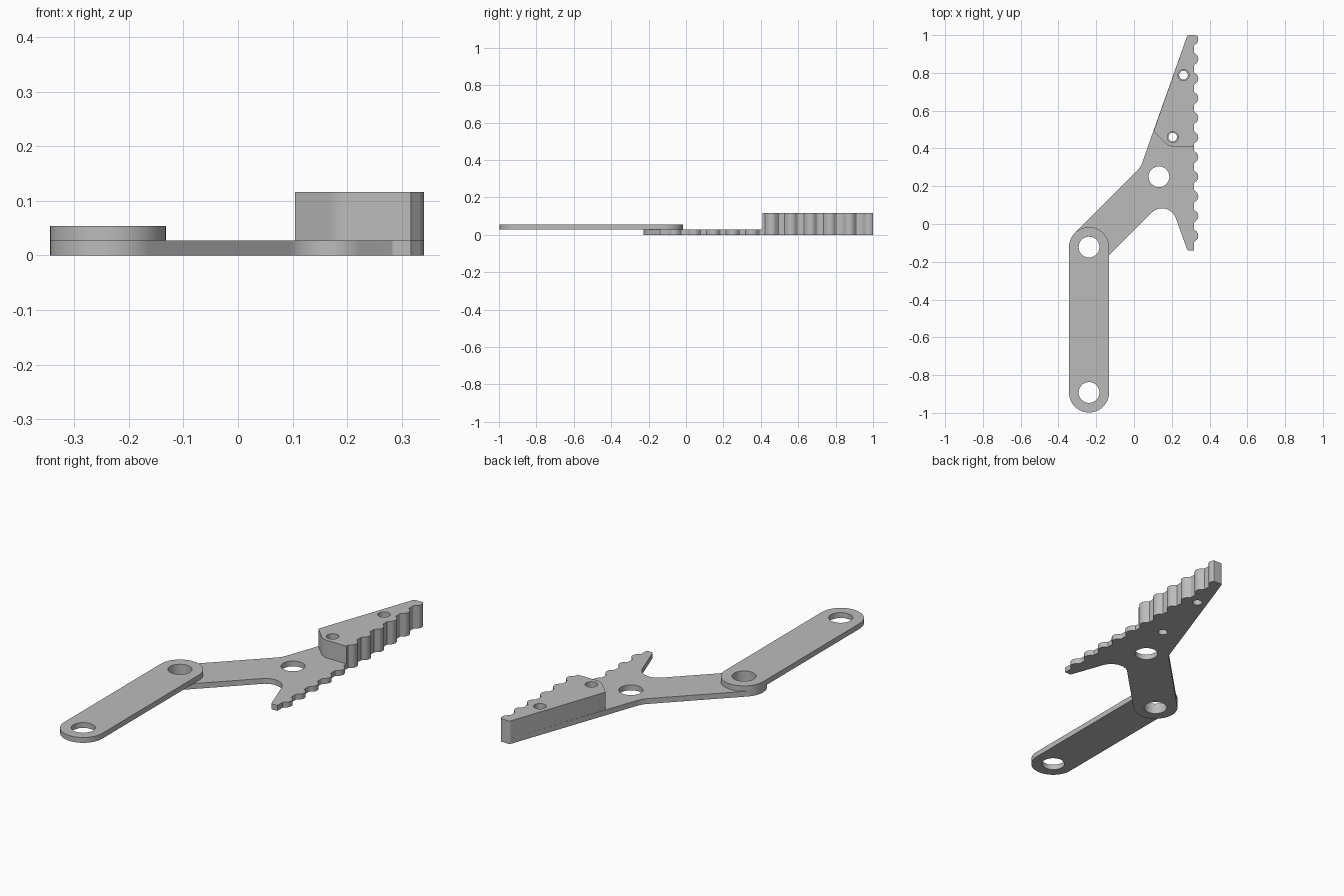
import bpy, bmesh, math
from mathutils import Vector

cube = bpy.data.objects.get("Cube")
if cube:
    bpy.data.objects.remove(cube, do_unlink=True)

grey = bpy.data.materials.new("plain grey")
grey.use_nodes = True
GREY = (0.5, 0.5, 0.5, 1)
grey.diffuse_color = GREY
grey.node_tree.nodes["Principled BSDF"].inputs["Base Color"].default_value = GREY


def arc(cx, cy, r, start, end, steps):
    """Points along an arc, angles in degrees."""
    angles = [math.radians(start + (end - start) * i / steps) for i in range(steps + 1)]
    return [(cx + r * math.cos(a), cy + r * math.sin(a)) for a in angles]


def circle(cx, cy, r):
    return arc(cx, cy, r, 0, 360, 40)[:-1]


def fillet(before, corner, after, r, steps=10):
    """Arc of radius r that rounds a corner."""
    c = Vector(corner)
    u, v = (Vector(before) - c).normalized(), (Vector(after) - c).normalized()
    half = u.angle(v) / 2
    centre = c + (u + v).normalized() * r / math.sin(half)
    reach = r / math.tan(half)
    a, b = c + u * reach - centre, c + v * reach - centre
    start, end = math.atan2(a.y, a.x), math.atan2(b.y, b.x)
    sweep = (end - start + math.pi) % (2 * math.pi) - math.pi
    return arc(*centre, r, math.degrees(start), math.degrees(start + sweep), steps)


def plate(name, outline, holes, z0, z1):
    """Flat part with holes, extruded from z0 to z1."""
    bm = bmesh.new()
    for loop in [outline] + holes:
        vs = [bm.verts.new((x, y, z0)) for x, y in loop]
        for i, v in enumerate(vs):
            bm.edges.new((v, vs[i - 1]))
    bmesh.ops.triangle_fill(bm, edges=bm.edges[:], use_beauty=True)
    top = bmesh.ops.extrude_face_region(bm, geom=bm.faces[:], use_keep_orig=True)["geom"]
    bmesh.ops.translate(bm, vec=(0, 0, z1 - z0),
                        verts=[g for g in top if isinstance(g, bmesh.types.BMVert)])
    bmesh.ops.recalc_face_normals(bm, faces=bm.faces[:])
    mesh = bpy.data.meshes.new(name)
    bm.to_mesh(mesh)
    bm.free()
    mesh.materials.append(grey)
    obj = bpy.data.objects.new(name, mesh)
    bpy.context.collection.objects.link(obj)
    bpy.ops.object.select_all(action="DESELECT")
    obj.select_set(True)
    bpy.context.view_layer.objects.active = obj
    bpy.ops.object.shade_smooth_by_angle(angle=math.radians(30))


ROOT_X, PITCH, FIRST = 0.317, 0.104, -0.062
TOOTH = [(0, -.036), (.004, -.030), (.015, -.022), (.021, -.013), (.0235, 0),
         (.021, .013), (.015, .022), (.004, .030), (0, .036)]


def teeth(first, last):
    """Rounded gripping teeth, listed upward along the jaw edge."""
    return [(ROOT_X + dx, min(FIRST + i * PITCH + dy, 0.999))
            for i in range(first, last) for dx, dy in TOOTH]


# Key positions shared by the parts
PX, PY, R, HOLE = -0.238, -0.122, 0.106, 0.055
THICK = 0.027
LOW_TIP, HIGH_TIP = (0.283, -0.14), (0.283, 1.0)
CROTCH, ELBOW = (0.180, 0.146), (0.035, 0.301)
SCREWS = [(0.205, 0.46), (0.262, 0.788)]
tip = fillet(ELBOW, HIGH_TIP, (0.32, 1.0), 0.008, 4)[::-1]
crown = teeth(10, 11)[:-2]

# Lower jaw: angled arm, toothed edge and tail
arm_end = arc(PX, PY, R, 135, 315, 32)
outline = (arm_end
           + fillet(arm_end[-1], CROTCH, LOW_TIP, 0.077, 16)
           + fillet(CROTCH, LOW_TIP, (ROOT_X, -0.14), 0.008, 4)
           + [(ROOT_X, -0.14)] + teeth(0, 10) + crown + tip
           + fillet(HIGH_TIP, ELBOW, arm_end[0], 0.12))
plate("jaw_plate", outline,
      [circle(PX, PY, HOLE), circle(0.132, 0.25, HOLE)]
      + [circle(x, y, 0.023) for x, y in SCREWS], 0, THICK)

# Thick toothed block on the upper half of the jaw
heel, corner, front = (0.104, 0.491), (0.185, 0.41), (ROOT_X, 0.41)
outline = (fillet(heel, corner, front, 0.07) + [front]
           + teeth(5, 10) + crown + tip + [heel])
plate("jaw_block", outline, [circle(x, y, 0.029) for x, y in SCREWS], THICK, 0.116)

# Straight link with round ends
FAR_Y = -0.892
outline = arc(PX, PY, R, 0, 180, 32) + arc(PX, FAR_Y, R, 180, 360, 32)
plate("link_bar", outline, [circle(PX, PY, HOLE), circle(PX, FAR_Y, HOLE)],
      THICK, 2 * THICK)
